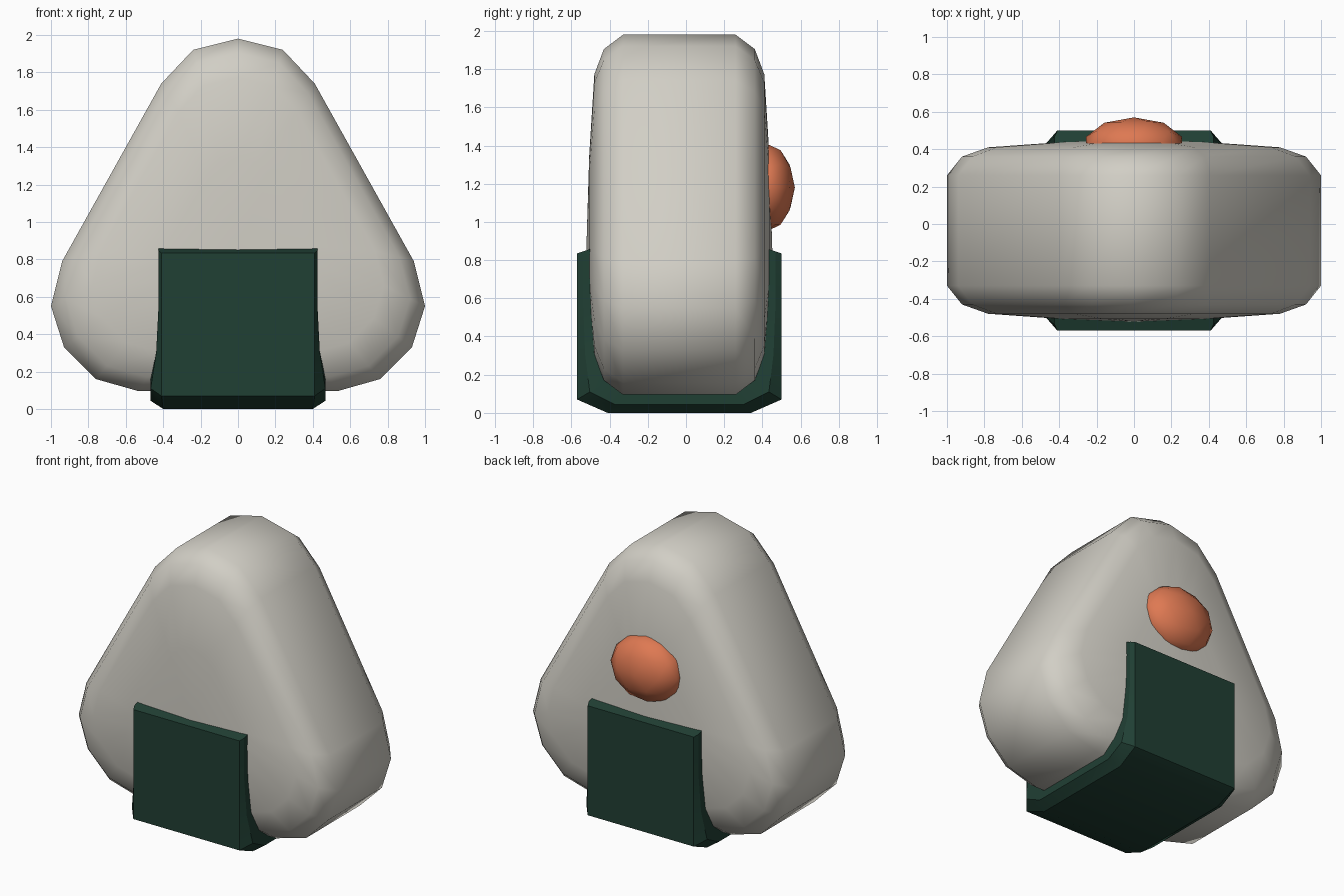
import bpy, bmesh, math

cube = bpy.data.objects.get("Cube")
if cube:
    bpy.data.objects.remove(cube, do_unlink=True)

MID_Y = -0.035  # depth centre of the rice


def material(name, rgb):
    mat = bpy.data.materials.new(name)
    mat.use_nodes = True
    mat.diffuse_color = (*rgb, 1)
    mat.node_tree.nodes["Principled BSDF"].inputs["Base Color"].default_value = (*rgb, 1)
    return mat


def finish(bm, name, mat, angle):
    bmesh.ops.recalc_face_normals(bm, faces=bm.faces)
    mesh = bpy.data.meshes.new(name)
    bm.to_mesh(mesh)
    bm.free()
    mesh.materials.append(mat)
    obj = bpy.data.objects.new(name, mesh)
    bpy.context.collection.objects.link(obj)
    bpy.ops.object.select_all(action="DESELECT")
    obj.select_set(True)
    bpy.context.view_layer.objects.active = obj
    bpy.ops.object.shade_smooth_by_angle(angle=math.radians(angle))
    return obj


def loft(bm, rings):
    """Join closed rings of equal size with quads."""
    loops = [[bm.verts.new(p) for p in ring] for ring in rings]
    for a, b in zip(loops, loops[1:]):
        for i in range(len(a)):
            j = (i + 1) % len(a)
            bm.faces.new((a[i], a[j], b[j], b[i]))
    return loops


white = material("Rice white", (0.64, 0.62, 0.56))
green = material("Seaweed green", (0.0145, 0.05, 0.034))
orange = material("Plum orange", (0.73, 0.19, 0.085))

# Rice: rounded triangle with stepped, rounded rims and bulging faces
half = [(0.24, 1.92), (0.41, 1.74), (0.94, 0.79), (1.0, 0.55),
        (0.93, 0.33), (0.76, 0.16), (0.53, 0.095)]
outline = [(0, 1.98)] + half + [(0, 0.095)] + [(-x, z) for x, z in reversed(half)]


def rice_ring(y, scale, centre):
    return [(x * scale, MID_Y + y, centre + (z - centre) * scale) for x, z in outline]


steps = [(0.295, 1, 1.04), (0.395, 0.92, 1.04), (0.445, 0.78, 1.04), (0.472, 0.4, 0.92)]
rings = [rice_ring(-y, s, c) for y, s, c in reversed(steps)]
rings += [rice_ring(y, s, c) for y, s, c in steps]
bm = bmesh.new()
loops = loft(bm, rings)
for loop, side in ((loops[0], -1), (loops[-1], 1)):
    pole = bm.verts.new((0, MID_Y + side * 0.487, 0.85))
    for i in range(len(loop)):
        bm.faces.new((loop[i], loop[(i + 1) % len(loop)], pole))
finish(bm, "rice_body", white, 60)

# Seaweed: U-shaped band wrapping front, bottom and back
# station: outer depth, outer z, outer half width, inner depth, inner z, inner half width
stations = [
    (0.535, 0.835, 0.41, 0.455, 0.862, 0.425),
    (0.535, 0.55, 0.41, 0.455, 0.55, 0.425),
    (0.535, 0.30, 0.41, 0.43, 0.31, 0.437),
    (0.535, 0.07, 0.41, 0.37, 0.17, 0.467),
    (0.375, 0.0, 0.40, 0.28, 0.11, 0.467),
]


def band_ring(station, side):
    oy, oz, ow, iy, iz, iw = station
    my, mz = oy + (iy - oy) * 0.4, oz + (iz - oz) * 0.4
    section = [(-ow, oy, oz), (ow, oy, oz), (iw, my, mz),
               (iw, iy, iz), (-iw, iy, iz), (-iw, my, mz)]
    return [(x, MID_Y + side * y, z) for x, y, z in section]


bm = bmesh.new()
loops = loft(bm, [band_ring(s, -1) for s in stations]
             + [band_ring(s, 1) for s in reversed(stations)])
bm.faces.new(loops[0])
bm.faces.new(loops[-1])
finish(bm, "seaweed_wrap", green, 25)

# Plum: low-poly flattened ball set into the back
bm = bmesh.new()
bmesh.ops.create_icosphere(bm, subdivisions=2, radius=1)
for v in bm.verts:
    v.co = (v.co.x * 0.27, 0.42 + v.co.y * 0.15, 1.18 + v.co.z * 0.23)
finish(bm, "plum_filling", orange, 60)
